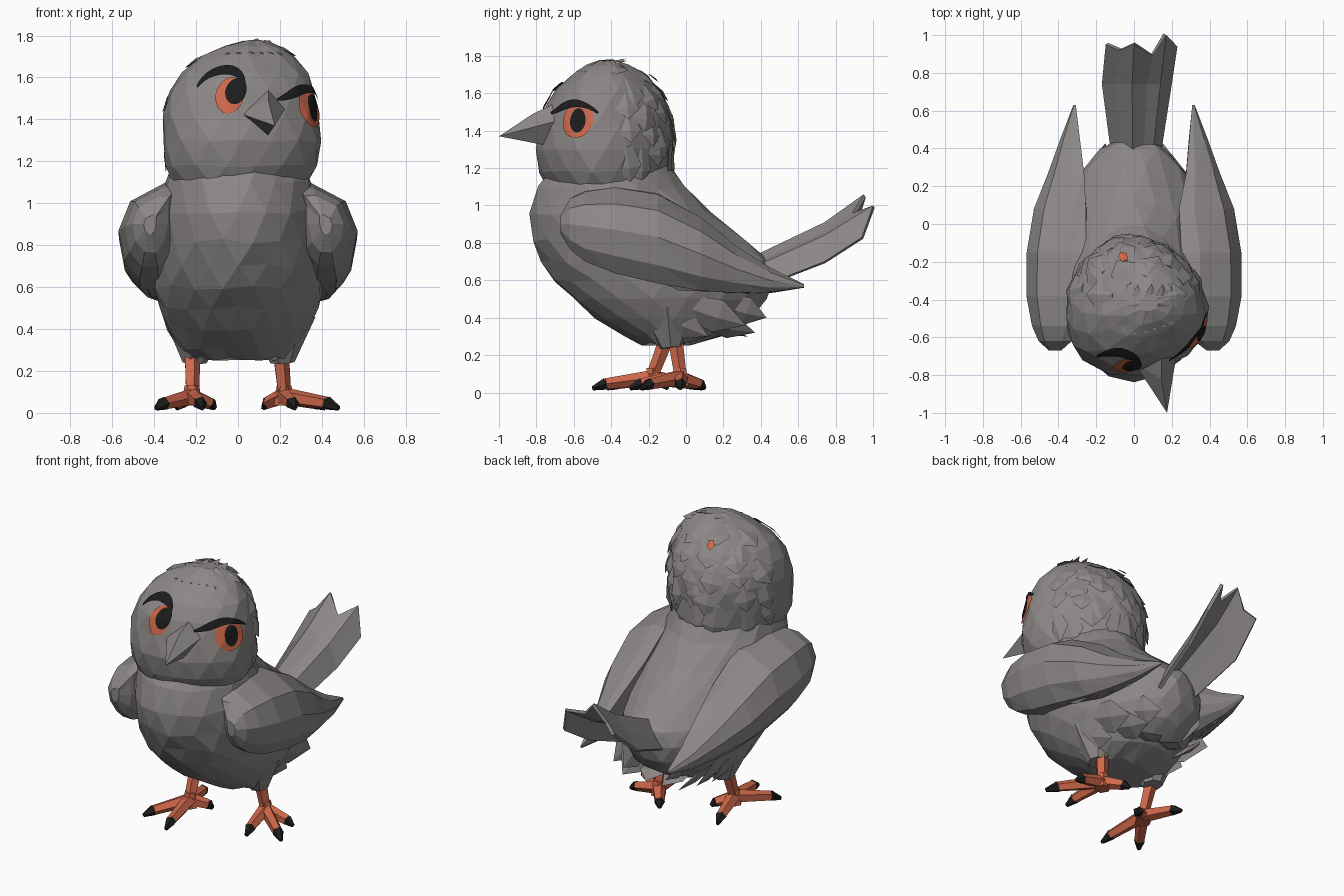
import bpy, math, random
from mathutils import Vector, geometry
from mathutils.bvhtree import BVHTree

random.seed(4)
cube = bpy.data.objects.get("Cube")
if cube:
    bpy.data.objects.remove(cube)


def material(name, *rgb):
    m = bpy.data.materials.new(name)
    m.use_nodes = True
    m.diffuse_color = (*rgb, 1)
    bsdf = next(n for n in m.node_tree.nodes if n.type == 'BSDF_PRINCIPLED')
    bsdf.inputs['Base Color'].default_value = (*rgb, 1)
    bsdf.inputs['Roughness'].default_value = 0.9
    return m


GREY = material("feather grey", .265, .245, .245)
ORANGE = material("orange", .62, .14, .07)
BLACK = material("black", .012, .012, .012)
UP = Vector((0, 0, 1))


def build(name, verts, faces, mat):
    me = bpy.data.meshes.new(name)
    me.from_pydata([tuple(v) for v in verts], [], faces)
    me.materials.append(mat)
    ob = bpy.data.objects.new(name, me)
    bpy.context.collection.objects.link(ob)
    return ob


def loft(name, rings, mat):
    """Skin closed rings of equal length with triangles and cap both ends."""
    n = len(rings[0])
    faces = []
    for k in range(len(rings) - 1):
        for i in range(n):
            a, b = k * n + i, k * n + (i + 1) % n
            faces += [(a, b, a + n), (b, b + n, a + n)]
    faces += [tuple(reversed(range(n))), tuple(range(len(rings) * n - n, len(rings) * n))]
    return build(name, [p for r in rings for p in r], faces, mat)


def level_loft(name, levels, sides, jitter, taper=0.0, skew=0.0):
    """Stack of ovals: height, front y, back y, half width, centre x.
    Taper narrows the back; skew swells one front corner and trims the opposite one."""
    rings = []
    for k, (z, front, back, w, xc) in enumerate(levels):
        ring = []
        for i in range(sides):
            a = 2 * math.pi * (i + k / 2) / sides
            u = a - math.pi / 4
            j = 1 + random.uniform(-jitter, jitter) - skew * (math.cos(u) + math.cos(3 * u))
            narrow = 1 - taper * max(math.sin(a), 0)
            ring.append((xc + w * j * narrow * math.cos(a),
                         (front + back) / 2 + (back - front) / 2 * j * math.sin(a),
                         z + random.uniform(-jitter, jitter) * .6))
        rings.append(ring)
    return loft(name, rings, GREY)


def tube(name, a, b, ra, rb, mat, sides=5):
    a, b = Vector(a), Vector(b)
    q = (b - a).to_track_quat('Z', 'Y')
    rings = [[c + q @ Vector((r * math.cos(t), r * math.sin(t), 0))
              for t in (2 * math.pi * i / sides for i in range(sides))]
             for c, r in ((a, ra), (b, rb))]
    return loft(name, rings, mat)


def feathers(name, blades, mat=GREY):
    """Pointed ridged blades: root, tip, half width, outward normal."""
    verts, faces = [], []
    for root, tip, w, normal in blades:
        root, tip, normal = Vector(root), Vector(tip), Vector(normal).normalized()
        side = (tip - root).cross(normal).normalized() * w
        mid = root.lerp(tip, .6)
        o = len(verts)
        verts += [root + side * .6, root - side * .6, mid + side, mid - side, tip,
                  mid + normal * w * .25, root + normal * w * .2, mid - normal * w * .15]
        faces += [tuple(o + i for i in f) for f in
                  ((0, 2, 5, 6), (6, 5, 3, 1), (2, 4, 5), (5, 4, 3),
                   (0, 7, 2), (0, 1, 7), (1, 3, 7), (2, 7, 4), (7, 3, 4), (0, 6, 1))]
    return build(name, verts, faces, mat)


# Body and head
level_loft("body", [
    (.26, -.24, .03, .23, 0), (.31, -.34, .2, .28, 0), (.4, -.49, .36, .34, 0), (.5, -.61, .44, .385, 0),
    (.6, -.7, .47, .41, 0), (.7, -.77, .44, .41, 0), (.82, -.82, .31, .4, 0), (.96, -.83, .13, .385, 0),
    (1.1, -.79, -.01, .35, 0), (1.2, -.72, -.08, .31, 0)], 18, .02, taper=.15)
head = level_loft("head", [
    (1.09, -.74, -.1, .32, .01), (1.18, -.78, -.09, .36, .015), (1.3, -.8, -.07, .375, .02),
    (1.42, -.78, -.07, .37, .015), (1.53, -.75, -.09, .345, .02), (1.62, -.69, -.14, .3, .035),
    (1.7, -.6, -.21, .22, .05), (1.75, -.53, -.3, .13, .07), (1.775, -.46, -.38, .05, .08)],
    16, .01, skew=.05)

# Beak, turned with the head
build("beak", [(.145, -.69, 1.55), (.23, -.66, 1.46), (.14, -.74, 1.32), (.005, -.74, 1.43),
               (.175, -1, 1.37), (.1, -.55, 1.43), (.145, -.82, 1.49)],
      [(0, 6, 1), (0, 3, 6), (6, 4, 1), (6, 3, 4), (1, 4, 2), (2, 4, 3),
       (0, 1, 5), (1, 2, 5), (2, 3, 5), (3, 0, 5)], GREY)

# Eyes and brows: thin sheets laid onto the head surface
tree = BVHTree.FromPolygons([v.co for v in head.data.vertices],
                            [tuple(p.vertices) for p in head.data.polygons])


def sheet(name, centre, normal, fn, nu, nv, lift, mat):
    c, n = Vector(centre), Vector(normal).normalized()
    right = UP.cross(n)
    verts = []
    for i in range(nu + 1):
        for j in range(nv + 1):
            a, b = fn(i / nu, j / nv)
            p = c + right * a + UP * b
            verts.append((tree.ray_cast(p + n * .5, -n)[0] or p) + n * lift)
    m = nv + 1
    faces = [(i * m + j, i * m + j + 1, (i + 1) * m + j + 1, (i + 1) * m + j)
             for i in range(nu) for j in range(nv)]
    return build(name, verts, faces, mat)


def disc(x, z, rx, rz):
    return lambda u, v: (x + rx * (.01 + v) * math.cos(2 * math.pi * u),
                         z + rz * (.01 + v) * math.sin(2 * math.pi * u))


def stroke(points, width):
    path = geometry.interpolate_bezier(*[Vector((*p, 0)) for p in points], 25)

    def fn(u, v):
        k = min(round(u * 24), 23)
        p, t = path[round(u * 24)], (path[k + 1] - path[k]).normalized()
        w = width * (.25 + .75 * math.sin(math.pi * u)) * (v - .5)
        return p.x - t.y * w, p.y + t.x * w
    return fn


EYES = [
    ("left", (.335, -.575, 1.455), (.87, -.48, 0), (0, 0, .092, .092), (.008, 0, .045, .065),
     ((-.2, .04), (-.12, .05), (-.03, .15), (.115, .04)), .045),
    ("right", (-.037, -.75, 1.515), (-.3, -.95, 0), (0, 0, .064, .086), (.027, .02, .047, .062),
     ((-.165, .04), (-.12, .14), (.03, .155), (.06, .05)), .045)]
for side, c, n, iris, pupil, brow, w in EYES:
    sheet(side + "_iris", c, n, disc(*iris), 32, 8, .008, ORANGE)
    sheet(side + "_pupil", c, n, disc(*pupil), 28, 6, .013, BLACK)
    sheet(side + "_brow", c, n, stroke(brow, w), 24, 4, .016, BLACK)

# Ragged feathers over the crown, back of head and nape
CENTRE = Vector((.02, -.42, 1.42))


def on_head(direction, lift):
    d = Vector(direction).normalized()
    return tree.ray_cast(CENTRE, d)[0] + d * lift


def bearing(az, el):
    return math.cos(el) * math.sin(az), math.cos(el) * math.cos(az), math.sin(el)


tufts = []
for el, count, spread in ((66, 4, 1.2), (46, 6, 1.2), (26, 7, 1.2), (6, 7, 1.3), (-14, 8, 1.4)):
    for i in range(count):
        az = spread * (2 * i / (count - 1) - 1) + random.uniform(-.12, .12)
        e = math.radians(el + random.uniform(-7, 7))
        d = bearing(az, e)
        tip = bearing(az + random.uniform(-.15, .15), e - .45)
        tufts.append((on_head(d, -.01), on_head(tip, .02), random.uniform(.06, .09), d))
for x, z in ((-.08, .01), (-.02, .02), (.05, .03), (.11, .035), (.17, .02), (.22, .01)):
    d = (x, -.2 + abs(x) * .3, .35)
    tufts.append((on_head(d, -.005), on_head((x + .02, .1, .35), z), .05, d))
feathers("head_feathers", tufts)
feathers("crown_spot", [(on_head((-.06, .2, .25), .022), on_head((-.075, .23, .2), .035),
                         .025, (-.3, 1, .2))], ORANGE)

# Wings hugging the back, with trailing feathers
for s, side in ((1, "left"), (-1, "right")):
    rings = []
    for y, xc, zc, w, h in ((-.67, .42, .9, .03, .05), (-.62, .42, .9, .085, .14),
                            (-.54, .42, .89, .12, .2), (-.38, .425, .87, .145, .24),
                            (-.15, .42, .83, .148, .25), (.08, .39, .74, .14, .2),
                            (.27, .365, .66, .09, .13), (.45, .34, .6, .05, .07),
                            (.63, .315, .57, .006, .01)):
        ring = []
        for i in range(10):
            a = 2 * math.pi * i / 10
            rise = math.sin(a) * random.uniform(.95, 1.04)
            lean = .6 * h * max(rise, 0) ** 3
            ring.append((s * (xc + w * math.cos(a) - lean), y, zc + h * rise))
        rings.append(ring if s > 0 else ring[::-1])
    loft(side + "_wing", rings, GREY)
    feathers(side + "_wing_feathers", [
        ((s * (.47 - .02 * i), -.3 + .1 * i, .72 - .03 * i),
         (s * (.41 - .03 * i), .18 + .14 * i, .54 + .01 * i), .075, (s, 0, -.3)) for i in range(4)])

    # Thigh and flank tufts
    tube(side + "_thigh", (s * .2, -.1, .45), (s * .21, -.08, .24), .17, .06, GREY, 7)
    feathers(side + "_flank_feathers", [
        ((s * .3, -.2, .45), (s * .27, .12, .3), .09, (s, 0, -.5)),
        ((s * .32, -.05, .48), (s * .3, .32, .36), .1, (s, 0, -.5)),
        ((s * .25, .05, .4), (s * .2, .37, .32), .09, (s, 0, -1)),
        ((s * .22, .15, .48), (s * .15, .43, .4), .09, (s, .3, -.6)),
        ((s * .1, .1, .36), (s * .06, .33, .3), .08, (0, 0, -1))])

# Tail: one roof-shaped fan with a notched end
middle = [(-.17, .72), (-.1, .81), (-.01, .91), (.07, .86), (.14, .84), (.2, .7)]
ends = [(-.15, .95, .9), (-.08, .92, .95), (0, .95, 1.06), (.1, .89, .96), (.17, 1, 1), (.23, .94, .83)]
columns = len(ends)
base = [(x * .72, .38, .56 + (z - .7) * .85) for x, z in middle]
fan = base + [(x, .74, z) for x, z in middle] + ends
tail = build("tail", fan, [(k + i, k + i + 1, k + i + 1 + columns, k + i + columns)
                           for k in (0, columns) for i in range(columns - 1)], GREY)
shell = tail.modifiers.new("thickness", 'SOLIDIFY')
shell.thickness = .02

# Legs, toes and claws
FEET = [("left", (.2, -.06, .3), (.22, -.03, .09),
         ((.27, -.3), (.48, -.24), (.42, -.03), (.12, .1))),
        ("right", (-.22, -.1, .3), (-.22, -.18, .09),
         ((-.39, -.42), (-.17, -.5), (-.11, -.1), (-.29, .09)))]
for side, hip, ankle, toes in FEET:
    tube(side + "_shin", hip, ankle, .042, .034, ORANGE)
    tube(side + "_foot", (ankle[0], ankle[1], .13), (ankle[0], ankle[1], .035), .035, .05, ORANGE, 6)
    for i, (x, y) in enumerate(toes):
        start, tip = Vector((ankle[0], ankle[1], .08)), Vector((x, y, .022))
        joint = start.lerp(tip, .78) + UP * .012
        tube(f"{side}_toe_{i + 1}", start, joint, .042, .031, ORANGE)
        tube(f"{side}_claw_{i + 1}", joint, tip, .034, .012, BLACK)
